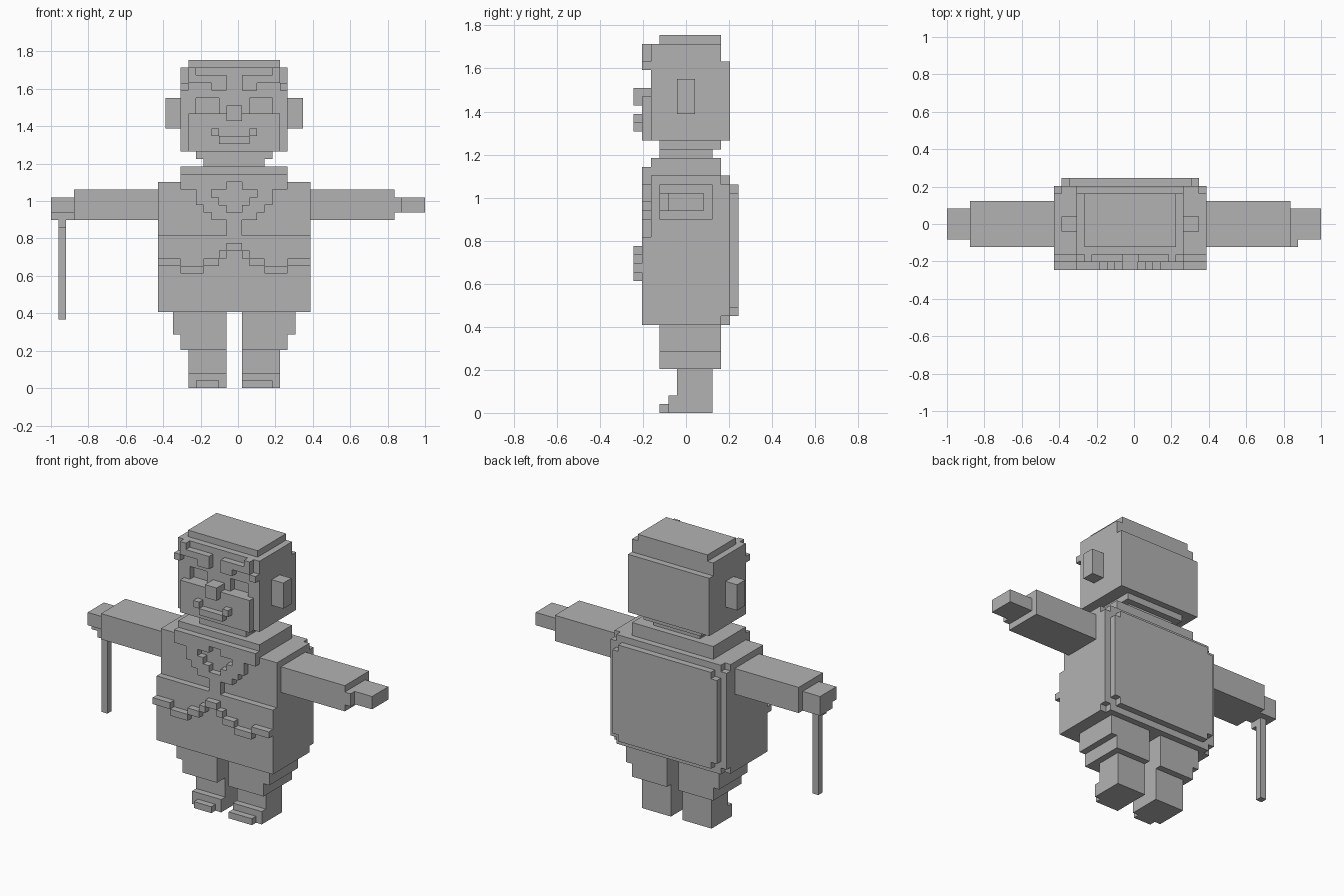
import bpy, bmesh

U = 2 / 49          # one block
MID = 24            # column the figure is mirrored about

cube = bpy.data.objects.get("Cube")
if cube:
    bpy.data.objects.remove(cube, do_unlink=True)

grey = bpy.data.materials.new("plain grey")
grey.use_nodes = True
grey.diffuse_color = (0.45, 0.45, 0.45, 1)
grey.node_tree.nodes["Principled BSDF"].inputs["Base Color"].default_value = grey.diffuse_color


def blocks(name, *boxes):
    """One object from boxes given as block ranges x0, x1, y0, y1, z0, z1."""
    bm = bmesh.new()
    for x0, x1, y0, y1, z0, z1 in boxes:
        made = bmesh.ops.create_cube(bm, size=1)["verts"]
        for v in made:
            v.co.x = ((x1 if v.co.x > 0 else x0) - 24.5) * U
            v.co.y = ((y1 if v.co.y > 0 else y0) - 6) * U
            v.co.z = (z1 if v.co.z > 0 else z0) * U
    mesh = bpy.data.meshes.new(name)
    bm.to_mesh(mesh)
    bm.free()
    mesh.materials.append(grey)
    obj = bpy.data.objects.new(name, mesh)
    bpy.context.collection.objects.link(obj)
    return obj


def pair(d0, d1, *rest):
    """A box on each side of the middle column."""
    return [(MID + d0, MID + d1, *rest), (MID - d1, MID - d0, *rest)]


def wide(d, *rest):
    """A box centred on the middle column."""
    return (MID - d, MID + d, *rest)


# Legs and feet
blocks("legs",
       *pair(1, 6, 5, 9, 0, 5),
       *pair(1, 7, 3, 10, 5, 7),
       *pair(1, 8, 3, 10, 7, 10))
blocks("feet", *pair(1, 6, 4, 5, 0, 2),
       (19, 22, 3, 4, 0, 1), (25, 29, 3, 4, 0, 1))

# Torso: belly stands one block forward of the chest
blocks("torso",
       wide(10, 1, 10, 10, 20),
       wide(10, 2, 10, 20, 27),
       wide(9, 10, 11, 10, 27),
       wide(10, 10, 11, 11, 26))
blocks("back_panel", wide(8, 11, 12, 11, 26), wide(9, 11, 12, 12, 25))
blocks("shoulder_yoke", wide(7, 2, 10, 27, 29))

# Stepped collar on the chest with a diamond opening
collar = [wide(1, 1, 2, 20, 23), wide(1, 1, 2, 27, 28)]
for d, low, high in ((1, 22, 24), (1, 26, 28), (2, 22, 25), (2, 26, 28),
                     (3, 23, 28), (4, 24, 28), (5, 26, 28), (6, 26, 28)):
    collar += pair(d, d + 1, 1, 2, low, high)
blocks("collar", *collar)

# Stepped chain across the belly
chain = [wide(1, 0, 1, 18, 19)]
for d0, d1, low in ((1, 2, 17), (2, 4, 16), (4, 7, 15), (7, 10, 16)):
    chain += pair(d0, d1, 0, 1, low, low + 1)
blocks("belly_chain", *chain)

# Arms, hands and walking stick
blocks("right_arm", (3, 14, 3, 9, 22, 26))
blocks("right_hand", (0, 3, 4, 8, 23, 25), (0, 3, 5, 8, 22, 23))
blocks("left_arm", (34, 45, 3, 9, 22, 26))
blocks("left_hand", (45, 49, 4, 8, 23, 25), (45, 46, 3, 4, 23, 25))
blocks("walking_stick", (1, 2, 6, 7, 9, 22), (1, 2, 5, 6, 21, 22))

# Neck and head, with sunken eyes in the front layer
blocks("neck", wide(4, 3, 9, 29, 30), wide(5, 3, 10, 30, 31))
blocks("head",
       wide(7, 3, 10, 31, 42),
       wide(7, 10, 11, 31, 40),
       wide(7, 2, 3, 31, 36),
       wide(7, 2, 3, 38, 42),
       wide(2, 2, 3, 36, 38),
       *pair(5, 7, 2, 3, 36, 38))
blocks("head_top", wide(6, 3, 10, 42, 43))
blocks("ears", *pair(7, 9, 5, 7, 34, 38))

# Face details
blocks("lower_face", wide(6, 1, 2, 31, 36))
blocks("nose", wide(1, 0, 2, 35, 37))
blocks("mouth", wide(2, 0, 1, 32, 33), *pair(2, 3, 0, 1, 33, 34))
blocks("eyebrows",
       *pair(1, 3, 1, 2, 39, 41),
       *pair(3, 6, 1, 2, 40, 41),
       *pair(6, 7, 1, 2, 39, 40),
       *pair(5, 6, 1, 2, 41, 42))
